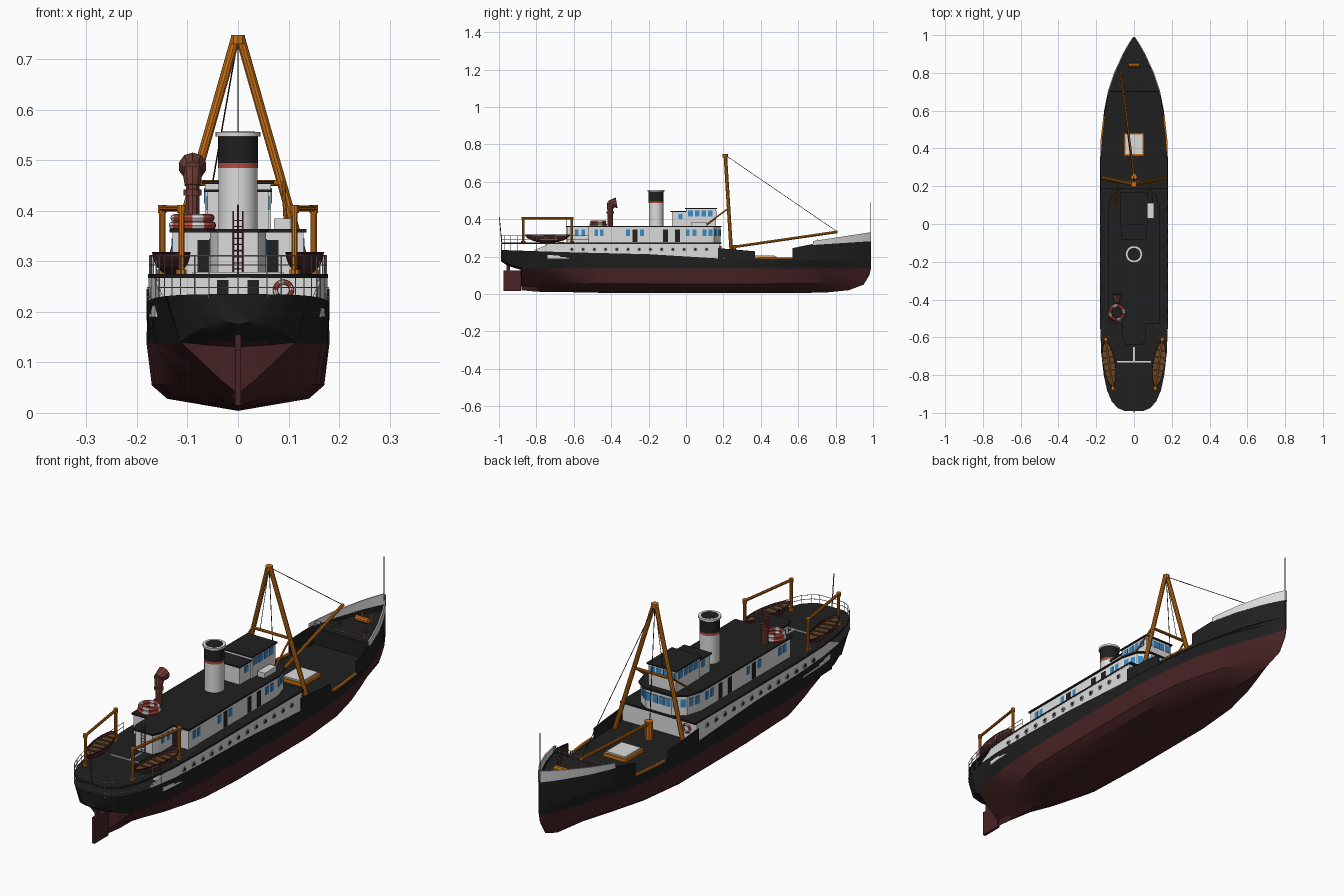
import bpy, bmesh, math
from mathutils import Vector, Matrix

if "Cube" in bpy.data.objects:
    bpy.data.objects.remove(bpy.data.objects["Cube"])

def mat(name, *c):
    m = bpy.data.materials.new(name)
    m.diffuse_color = (*c, 1)
    m.use_nodes = True
    m.node_tree.nodes["Principled BSDF"].inputs["Base Color"].default_value = m.diffuse_color
    return m

WHITE = mat("white paint", .72, .72, .72)
BLACK = mat("black paint", .014, .014, .014)
HULLRED = mat("hull red", .065, .017, .019)
ORANGE = mat("mast orange", .6, .17, .008)
RED = mat("signal red", .45, .07, .05)
BROWN = mat("vent brown", .16, .045, .035)
BLUE = mat("window blue", .04, .27, .6)
GREY = mat("rail grey", .42, .42, .42)
WOOD = mat("boat wood", .14, .065, .025)

BEAM = [(-.99, .05), (-.975, .085), (-.94, .118), (-.88, .143), (-.8, .16), (-.68, .174), (-.5, .18), (.3, .18),
        (.45, .174), (.6, .157), (.7, .137), (.8, .104), (.9, .058), (.95, .03), (.99, .003)]
SHEER = [(-.99, .235), (-.6, .222), (0, .208), (.18, .2), (.22, .185), (.6, .185), (.99, .21)]
# y, waterline half width, bottom half width, keel height
STATIONS = [(-.99, .03, .01, .175), (-.96, .075, .03, .155), (-.92, .1, .03, .14), (-.885, .115, .02, .13),
            (-.88, .11, .004, .02), (-.8, .14, .015, .012), (-.65, .165, .06, .01), (-.45, .178, .12, .006),
            (-.2, .181, .14, .004), (.25, .181, .14, .004), (.45, .165, .115, .004), (.6, .14, .075, .005),
            (.75, .095, .035, .008), (.87, .05, .012, .02), (.95, .022, .005, .05), (.98, .008, .003, .1),
            (.99, .003, .001, .14)]

def lerp(table, y, col=1):
    for a, b in zip(table, table[1:]):
        if y <= b[0]:
            t = max(0, (y - a[0]) / (b[0] - a[0]))
            return a[col] + (b[col] - a[col]) * t
    return table[-1][col]

def finish(bm, name, *mats):
    bmesh.ops.recalc_face_normals(bm, faces=bm.faces)
    me = bpy.data.meshes.new(name)
    bm.to_mesh(me)
    for m in mats:
        me.materials.append(m)
    ob = bpy.data.objects.new(name, me)
    bpy.context.collection.objects.link(ob)
    return ob

def cyl(bm, a, b, r, r2=None, n=8):
    a, b = Vector(a), Vector(b)
    M = Matrix.Translation((a + b) / 2) @ (b - a).to_track_quat('Z', 'Y').to_matrix().to_4x4()
    bmesh.ops.create_cone(bm, cap_ends=True, segments=n, radius1=r, radius2=r if r2 is None else r2,
                          depth=(b - a).length, matrix=M)

def tubes(name, segs, m, n=8):
    bm = bmesh.new()
    for s in segs:
        cyl(bm, *s, n=n)
    return finish(bm, name, m)

def boxes(name, items, m, mirror=False):
    # each item: centre, size, optional turn about z
    bm = bmesh.new()
    for c, s, *r in items:
        for k in ((1, -1) if mirror else (1,)):
            M = Matrix.Translation((c[0] * k, c[1], c[2])) @ Matrix.Rotation(k * (r[0] if r else 0), 4, 'Z')
            bmesh.ops.create_cube(bm, size=1, matrix=M @ Matrix.Diagonal((*s, 1)))
    return finish(bm, name, m)

def prism(name, half, z0, z1, m):
    pts = half + [(-x, y) for x, y in reversed(half)]
    bm = bmesh.new()
    lo = [bm.verts.new((x, y, z0)) for x, y in pts]
    hi = [bm.verts.new((x, y, z1)) for x, y in pts]
    bm.faces.new(lo); bm.faces.new(hi)
    for i in range(len(pts)):
        j = (i + 1) % len(pts)
        bm.faces.new((lo[i], lo[j], hi[j], hi[i]))
    return finish(bm, name, m)

def outline(y0, y1, inset=0):
    ys = [y0] + [b[0] for b in BEAM if y0 < b[0] < y1] + [y1]
    return [(max(.002, lerp(BEAM, y) - inset), y) for y in ys]

def side_strip(name, y0, y1, lo, hi, m, out=.001, th=.006):
    # wall following the hull side; lo and hi are (start, end) heights
    bm = bmesh.new()
    pts = outline(y0, y1)
    for k in (1, -1):
        rings = []
        for x, y in pts:
            t = (y - y0) / (y1 - y0)
            a, b = lo[0] + (lo[1] - lo[0]) * t, hi[0] + (hi[1] - hi[0]) * t
            xo, xi = x + out, max(.0005, x + out - th)
            rings.append([bm.verts.new((k * p, y, z)) for p, z in ((xo, a), (xo, b), (xi, b), (xi, a))])
        for r, s in zip(rings, rings[1:]):
            for i in range(4):
                bm.faces.new((r[i], r[(i + 1) % 4], s[(i + 1) % 4], s[i]))
        bm.faces.new(rings[0]); bm.faces.new(rings[-1])
    return finish(bm, name, m)

# Hull lofted from cross-sections, red below the waterline
bm = bmesh.new()
rings = []
for y in sorted({s[0] for s in STATIONS} | {b[0] for b in BEAM}):
    bw, bb, zk = (lerp(STATIONS, y, c) for c in (1, 2, 3))
    zw = max(.137, zk + .01)
    f = .25 + .5 * min(1, bb / bw / .7)
    half = [(lerp(BEAM, y), lerp(SHEER, y)), (bw, zw), (bb + (bw - bb) * f, zk + (zw - zk) * .38),
            (bb, zk + (zw - zk) * .18)]
    sec = half + [(0, zk)] + [(-x, z) for x, z in reversed(half)]
    rings.append([bm.verts.new((x, y, z)) for x, z in sec])
for r, s in zip(rings, rings[1:]):
    for i in range(9):
        bm.faces.new((r[i], r[(i + 1) % 9], s[(i + 1) % 9], s[i]))
bm.faces.new(rings[0]); bm.faces.new(rings[-1])
for fc in bm.faces:
    fc.material_index = int(fc.calc_center_median().z < .138)
finish(bm, "hull", BLACK, HULLRED)
boxes("rudder", [((0, -.93, .07), (.012, .094, .11)), ((0, -.95, .145), (.012, .02, .05))], HULLRED)

# Bulwarks and forecastle
side_strip("well_bulwark", .17, .37, (.19, .18), (.245, .228), BLACK)
side_strip("low_bulwark", .37, .58, (.18, .18), (.19, .19), BLACK)
side_strip("bulwark_cap", .39, .57, (.19, .19), (.196, .196), ORANGE, .002, .009)
side_strip("forecastle_side", .57, .7, (.18, .18), (.245, .272), BLACK)
side_strip("bow_side", .7, .99, (.18, .2), (.266, .285), BLACK)
side_strip("bow_bulwark", .68, .99, (.262, .282), (.283, .33), WHITE, .002)
prism("forecastle", outline(.7, .985, .004), .18, .262, BLACK)

# Lower house, boat deck, upper house and wheelhouse
prism("lower_house", outline(-.74, .18, .003), .19, .267, WHITE)
side_strip("house_fairing", -.81, -.735, (.225, .225), (.235, .267), WHITE, -.003, .005)
prism("boat_deck", outline(-.987, .19, .002), .267, .275, BLACK)
house = [(.04, -.635), (.055, -.6), (.055, -.52), (.13, -.52), (.13, .08), (.11, .15), (.06, .185)]
prism("upper_house", house, .275, .358, WHITE)
prism("upper_house_roof", [(x + .006, y + (.006 if y > 0 else -.006)) for x, y in house], .357, .364, BLACK)
boxes("wheelhouse", [((0, .08, .408), (.13, .16, .09)), ((0, -.035, .4), (.12, .08, .076))], WHITE)
boxes("wheelhouse_roof", [((0, .08, .456), (.142, .172, .006)), ((0, -.04, .44), (.132, .084, .005))], BLACK)
boxes("roof_locker", [((.088, .07, .374), (.034, .08, .022))], WHITE)

# Windows and doors
win = [((.13, y, .327), (.004, .02, .034)) for y in (-.48, -.45, -.31, -.235, .01, .045)]
win += [((.055, y, .327), (.004, .018, .034)) for y in (-.585, -.55)]
win += [((.12 - d * .28, .115 + d, .327), (.004, .022, .034), .278) for d in (-.016, .016)]
win += [((.085 - d * 1.43, .1675 + d, .327), (.004, .022, .034), .96) for d in (-.009, .009)]
win += [((x, .185, .327), (.024, .004, .034)) for x in (.015, .045)]
win += [((.065, y, .43), (.004, .026, .03)) for y in (.025, .06, .095, .13)]
win += [((x, .16, .43), (.026, .004, .03)) for x in (.016, .047)]
win += [((.06, -.03, .415), (.004, .022, .026))]
boxes("windows", win, BLUE, True)
boxes("doors", [((.13, -.11, .312), (.004, .026, .066)), ((.13, -.045, .312), (.004, .026, .066)),
                ((.13, -.272, .312), (.004, .026, .066)), ((.068, -.52, .309), (.024, .004, .066)),
                ((.03, -.74, .246), (.023, .004, .034))], BLACK, True)

# Portholes along the lower house
ports = [(k * (lerp(BEAM, y) - .003), y, k) for y in [-.61 + .06 * i for i in range(13)] for k in (1, -1)]
tubes("porthole_rims", [((x - .002 * k, y, .238), (x + .003 * k, y, .238), .0115) for x, y, k in ports], GREY, 12)
tubes("porthole_glass", [((x, y, .238), (x + .004 * k, y, .238), .007) for x, y, k in ports], BLACK, 12)

# Funnel
for nm, z0, z1, r, m in (("funnel", .36, .485, .039, WHITE), ("funnel_band", .485, .495, .04, RED),
                         ("funnel_top", .495, .547, .04, BLACK), ("funnel_rim", .547, .556, .045, WHITE),
                         ("funnel_mouth", .55, .557, .034, BLACK)):
    tubes(nm, [((0, -.16, z0), (0, -.16, z1), r)], m, 24)

# Cowl ventilator opening towards the bow
vx = -.09
tubes("cowl_vent", [((vx, -.405, .36), (vx, -.405, .465), .014), ((vx, -.405, .43), (vx, -.405, .442), .019),
                    ((vx, -.407, .45), (vx, -.4, .485), .016, .022), ((vx, -.413, .48), (vx, -.372, .488), .018, .028)],
      BROWN, 10)
tubes("cowl_mouth", [((vx, -.375, .4875), (vx, -.371, .4882), .024)], BLACK, 10)

# Life rings, red with white quarters
def ring(name, c, R, r, upright):
    bm = bmesh.new()
    N, n = 24, 8
    g = []
    for i in range(N):
        a = 2 * math.pi * i / N
        row = []
        for j in range(n):
            b = 2 * math.pi * j / n
            d, h = R + r * math.cos(b), r * math.sin(b)
            p = (d * math.cos(a), h, d * math.sin(a)) if upright else (d * math.cos(a), d * math.sin(a), h)
            row.append(bm.verts.new(Vector(c) + Vector(p)))
        g.append(row)
    for i in range(N):
        for j in range(n):
            f = bm.faces.new((g[i][j], g[(i + 1) % N][j], g[(i + 1) % N][(j + 1) % n], g[i][(j + 1) % n]))
            f.material_index = int(i % 6 < 2)
    finish(bm, name, RED, WHITE)

ring("life_raft_low", (-.09, -.47, .371), .038, .009, False)
ring("life_raft_high", (-.09, -.47, .386), .036, .008, False)
ring("stern_life_ring", (.09, -.746, .243), .016, .005, True)
ring("front_life_ring", (-.13, .184, .238), .016, .005, True)

# Derrick: A-frame mast, braces, boom and stays
top, foot, tip = (0, .21, .742), (0, .245, .25), (-.072, .81, .332)
segs = [((0, .21, .73), (0, .21, .748), .015), ((-.092, .225, .455), (.092, .225, .455), .006),
        ((0, .25, .18), (0, .25, .262), .017), (foot, tip, .007)]
for k in (1, -1):
    segs += [((k * .165, .245, .18), (k * .004, .21, .745), .0095), ((k * .09, .222, .455), (k * .095, .1, .362), .004)]
tubes("derrick", segs, ORANGE, 10)
tubes("stays", [(top, tip, .0015), (top, foot, .0015), (top, (-.05, .22, .455), .0012)], BLACK, 5)
boxes("hatch_coaming", [((0, .422, .19), (.106, .122, .018))], ORANGE)
boxes("hatch_cover", [((0, .422, .2), (.09, .105, .01))], WHITE)

# Lifeboats hung under frame davits
for k, side in ((1, "right"), (-1, "left")):
    a, f = (k * .112, -.87), (k * .15, -.61)
    s = []
    for p in (a, f):
        s += [((*p, .27), (*p, .405), .0065), ((*p, .27), (*p, .284), .011), ((*p, .396), (*p, .412), .009)]
    s.append(((*a, .405), (*f, .405), .006))
    tubes("davit_" + side, s, ORANGE, 10)
    M = Matrix.Translation((k * .132, -.74, .319)) @ Matrix.Rotation(-k * .15, 4, 'Z')
    bm = bmesh.new()
    bmesh.ops.create_uvsphere(bm, u_segments=20, v_segments=12, radius=1)
    bmesh.ops.bisect_plane(bm, geom=bm.verts[:] + bm.edges[:] + bm.faces[:], plane_co=(0, 0, 0), plane_no=(0, 0, 1),
                           clear_outer=True)
    bmesh.ops.transform(bm, matrix=M @ Matrix.Diagonal((.034, .122, .046, 1)), verts=bm.verts)
    ob = finish(bm, "lifeboat_" + side, HULLRED)
    ob.modifiers.new("shell", 'SOLIDIFY').thickness = .003
    bm = bmesh.new()
    bmesh.ops.create_circle(bm, cap_ends=True, segments=20, radius=1,
                            matrix=M @ Matrix.Translation((0, 0, -.01)) @ Matrix.Diagonal((.031, .115, 1, 1)))
    for y in (-.07, -.035, 0, .035, .07):
        bmesh.ops.create_cube(bm, size=1, matrix=M @ Matrix.Translation((0, y, -.004)) @ Matrix.Diagonal((.05, .009, .004, 1)))
    finish(bm, "lifeboat_inside_" + side, WOOD)

# Railings
def rail(name, pts, z, h):
    s = [((x, y, z), (x, y, z + h), .0013) for x, y in pts]
    s += [((*a, z + h * t), (*b, z + h * t), .0012) for a, b in zip(pts, pts[1:]) for t in (.5, 1)]
    tubes(name, s, GREY, 5)

half = [(lerp(BEAM, y) - .004, y) for y in (-.52, -.58, -.64, -.7, -.75, -.8, -.85, -.9, -.94, -.97, -.985)]
path = half + [(0, -.987)] + [(-x, y) for x, y in reversed(half)]
rail("boat_deck_rail", path, .275, .036)
rail("stern_rail", path[4:-4], .228, .04)
rail("forecastle_rail", [(-.13 + .026 * i, .705) for i in range(11)], .262, .03)
boxes("deck_strips", [((0, -.73, .276), (.18, .008, .006)), ((0, -.69, .276), (.008, .08, .006))], WHITE)

# Ladder, flagpoles and foredeck gear
tubes("ladder", [((x, -.64, .275), (x, -.64, .4), .0015) for x in (-.009, .009)] +
      [((-.009, -.64, .285 + .012 * i), (.009, -.64, .285 + .012 * i), .0012) for i in range(9)], BROWN, 5)
tubes("flagpoles", [((0, -.985, .27), (0, -.998, .412), .002), ((0, .985, .3), (0, .985, .49), .002)], BROWN, 6)
tubes("windlass", [((-.03, .84, .278), (.03, .84, .278), .012), ((-.022, .87, .262), (-.022, .87, .29), .005),
                   ((.022, .87, .262), (.022, .87, .29), .005)], ORANGE, 10)
tubes("bollards", [((k * x, y, .262), (k * x, y, .284), .006) for k in (1, -1) for x, y in ((.06, .77), (.075, .74))],
      BROWN, 8)

bpy.ops.object.select_all(action='SELECT')
bpy.context.view_layer.objects.active = bpy.data.objects["hull"]
bpy.ops.object.shade_smooth_by_angle(angle=math.radians(30))
